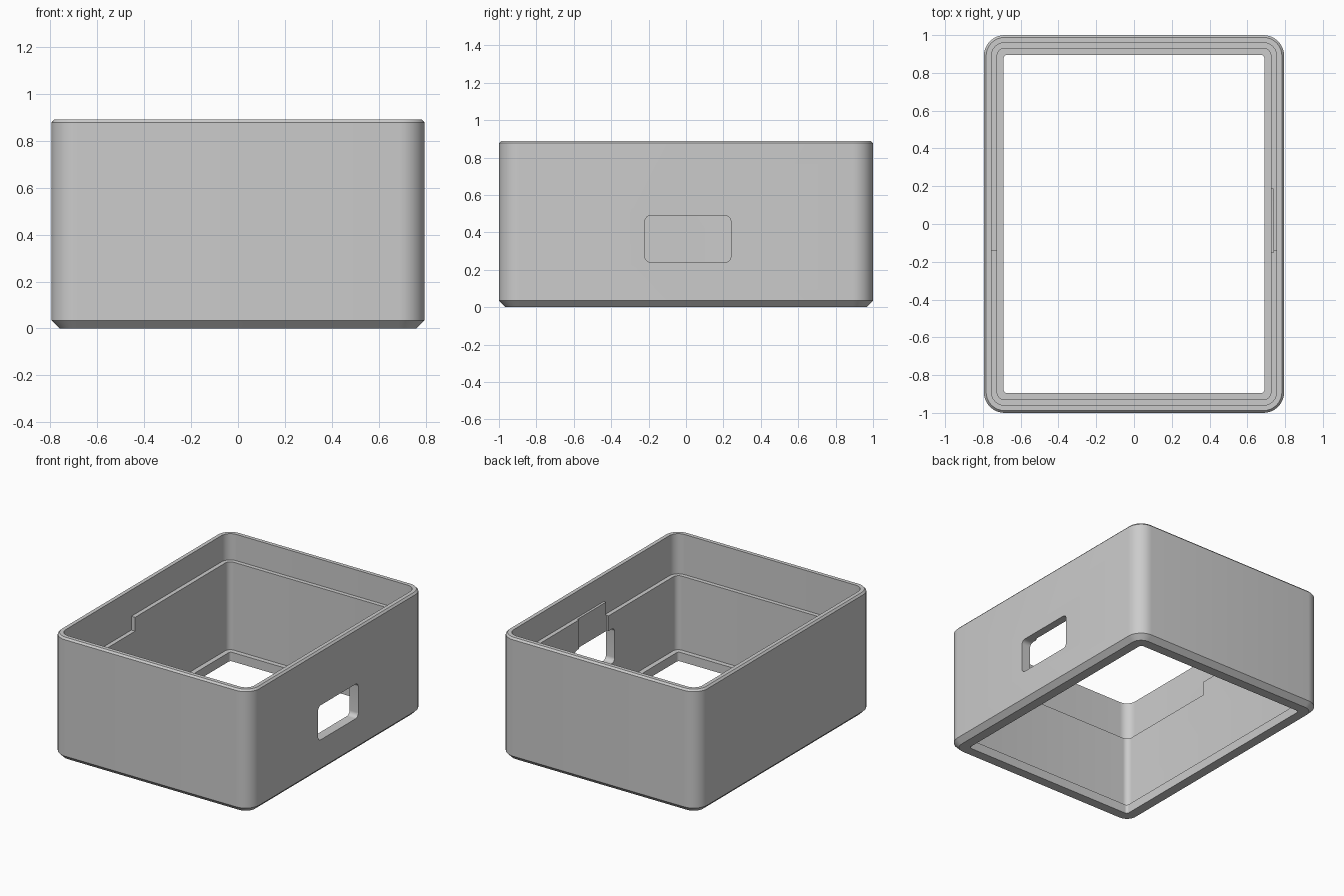
import bpy, bmesh, math
from mathutils import Matrix

cube = bpy.data.objects.get("Cube")
if cube:
    bpy.data.objects.remove(cube, do_unlink=True)

HALF_X, HALF_Y, HEIGHT, RADIUS = 0.795, 1.0, 0.89, 0.11

grey = bpy.data.materials.new("light_grey")
grey.use_nodes = True
colour = (0.6, 0.6, 0.6, 1)
grey.diffuse_color = colour
grey.node_tree.nodes["Principled BSDF"].inputs["Base Color"].default_value = colour


def rounded_rect(hx, hy, r, steps=8):
    """Outline of a rounded rectangle, counter-clockwise."""
    points = []
    for i, (sx, sy) in enumerate([(1, 1), (-1, 1), (-1, -1), (1, -1)]):
        for k in range(steps + 1):
            a = math.pi / 2 * (i + k / steps)
            points.append((sx * (hx - r) + r * math.cos(a),
                           sy * (hy - r) + r * math.sin(a)))
    return points


def loft(name, sections, matrix=Matrix()):
    """Closed solid through stacked (outline, z) sections."""
    bm = bmesh.new()
    rings = [[bm.verts.new((x, y, z)) for x, y in outline] for outline, z in sections]
    n = len(rings[0])
    bm.faces.new(rings[0][::-1])
    bm.faces.new(rings[-1])
    for low, high in zip(rings, rings[1:]):
        for i in range(n):
            j = (i + 1) % n
            bm.faces.new((low[i], low[j], high[j], high[i]))
    bm.transform(matrix)
    bmesh.ops.recalc_face_normals(bm, faces=bm.faces)
    mesh = bpy.data.meshes.new(name)
    bm.to_mesh(mesh)
    bm.free()
    mesh.materials.append(grey)
    obj = bpy.data.objects.new(name, mesh)
    bpy.context.collection.objects.link(obj)
    return obj


def inset(d):
    return rounded_rect(HALF_X - d, HALF_Y - d, max(RADIUS - d, 0.018))


def box(name, x, y, z):
    """Plain block given its (low, high) range on each axis."""
    outline = [(x[0], y[0]), (x[1], y[0]), (x[1], y[1]), (x[0], y[1])]
    return loft(name, [(outline, z[0]), (outline, z[1])])


def cut(target, cutter):
    """Subtract the cutter and discard it."""
    cutter.hide_render = True
    mod = target.modifiers.new("cut", 'BOOLEAN')
    mod.operation = 'DIFFERENCE'
    mod.solver = 'EXACT'
    mod.object = cutter
    bpy.context.view_layer.objects.active = target
    bpy.ops.object.modifier_apply(modifier=mod.name)
    bpy.data.objects.remove(cutter, do_unlink=True)


# Outer body with chamfered foot and rim
case = loft("open_case", [(inset(0.035), 0), (inset(0), 0.035),
                          (inset(0), HEIGHT - 0.013), (inset(0.012), HEIGHT)])

# Upper cavity, whose ledge sits lower towards the front
upper = loft("upper_cavity", [(inset(0.04), 0.6), (inset(0.04), 1.0)])
cut(upper, box("ledge_step", (-1, 1), (-0.14, 1.2), (0.4, 0.7)))
cut(case, upper)

# Main cavity and floor opening that leaves a narrow lip
cut(case, loft("main_cavity", [(inset(0.07), 0.065), (inset(0.07), 1.1)]))
cut(case, loft("floor_opening", [(inset(0.105), -0.2), (inset(0.105), 1.2)]))

# Shallow pocket inside the side wall, then the port through it
cut(case, box("port_pocket", (0.6, 0.738), (-0.15, 0.185), (0.3, 0.95)))
port = rounded_rect(0.23, 0.125, 0.032)
turn = Matrix(((0, 0, 1, 0), (1, 0, 0, 0.01), (0, 1, 0, 0.365), (0, 0, 0, 1)))
cut(case, loft("side_port", [(port, 0.5), (port, 1.0)], turn))

# Smooth the rounded corners, keep edges sharp
bpy.ops.object.select_all(action='DESELECT')
case.select_set(True)
bpy.context.view_layer.objects.active = case
bpy.ops.object.shade_smooth_by_angle(angle=math.radians(30))
